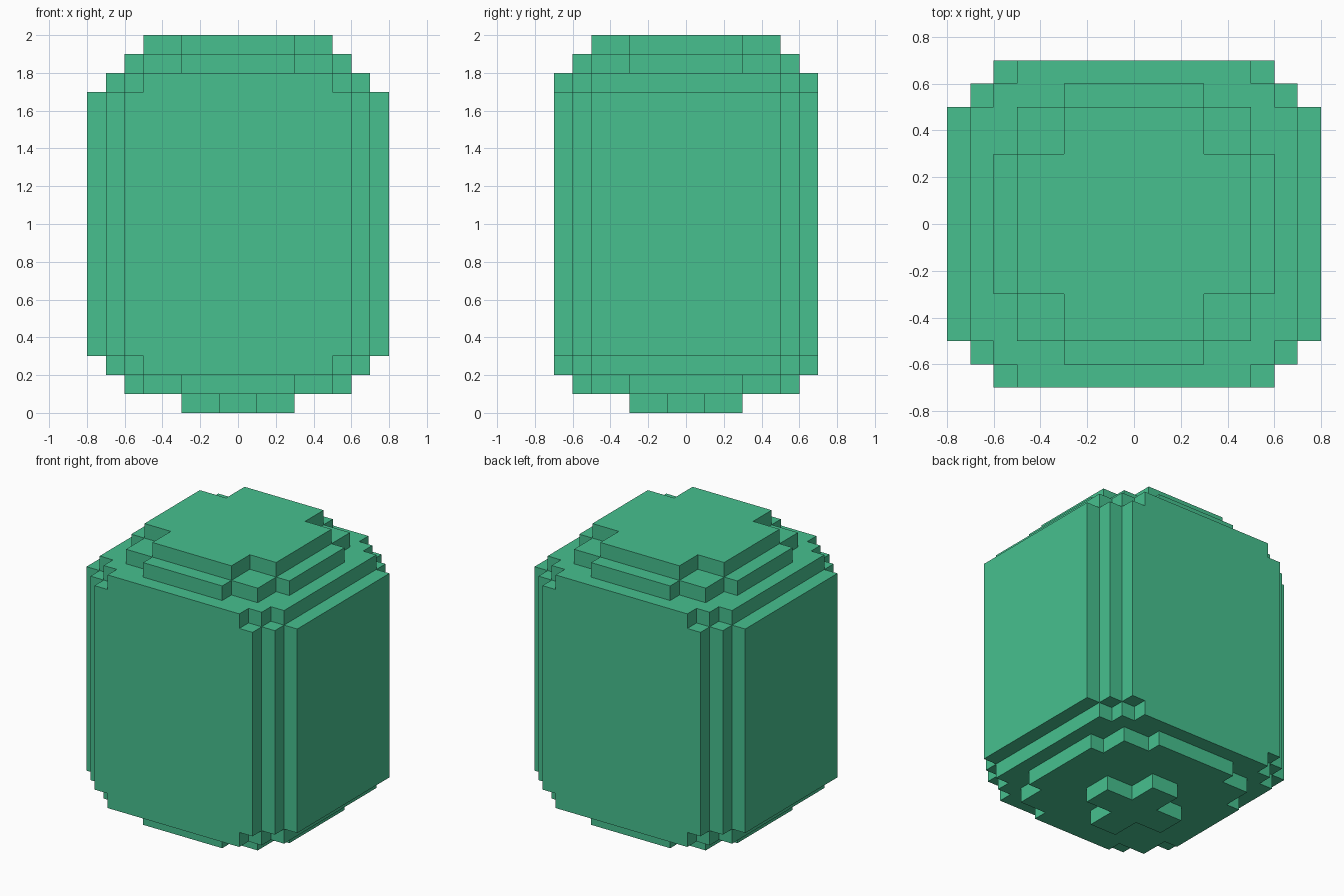
import bpy, bmesh, math
from mathutils import Vector

cube = bpy.data.objects.get("Cube")
if cube:
    bpy.data.objects.remove(cube, do_unlink=True)

U = 0.1  # size of one block step

# Layers, bottom to top: (z start, z end, half extents of the crossed rectangles), in steps
LAYERS = [
    (0, 1, [(3, 1), (1, 3)]),              # small cross foot
    (1, 2, [(6, 3), (5, 5), (3, 6)]),      # lower tier
    (2, 3, [(7, 5), (6, 6), (5, 7)]),      # lower shoulder
    (3, 17, [(8, 5), (7, 6), (6, 7)]),     # tall body
    (17, 18, [(7, 5), (6, 6), (5, 7)]),    # upper shoulder
    (18, 19, [(6, 3), (5, 5), (3, 6)]),    # upper tier
    (19, 20, [(5, 3), (3, 5)]),            # cross-shaped cap
]


def make_material(name, color):
    mat = bpy.data.materials.new(name)
    mat.use_nodes = True
    mat.diffuse_color = color
    mat.node_tree.nodes["Principled BSDF"].inputs["Base Color"].default_value = color
    return mat


def filled_cells():
    """All grid cells covered by the stacked layers."""
    cells = set()
    for z0, z1, rects in LAYERS:
        for hx, hy in rects:
            for x in range(-hx, hx):
                for y in range(-hy, hy):
                    for z in range(z0, z1):
                        cells.add((x, y, z))
    return cells


def build_shell(name, cells, mat):
    """Closed outer skin of the cells, with flat regions merged."""
    bm = bmesh.new()
    verts = {}

    def vert(p):
        if p not in verts:
            verts[p] = bm.verts.new(Vector(p) * U)
        return verts[p]

    for cell in cells:
        for axis in range(3):
            for side in (0, 1):
                neighbour = list(cell)
                neighbour[axis] += 2 * side - 1
                if tuple(neighbour) in cells:
                    continue
                a, b = (axis + 1) % 3, (axis + 2) % 3
                loop = []
                for da, db in ((0, 0), (1, 0), (1, 1), (0, 1)):
                    p = list(cell)
                    p[axis] += side
                    p[a] += da
                    p[b] += db
                    loop.append(vert(tuple(p)))
                bm.faces.new(loop if side else loop[::-1])

    bmesh.ops.dissolve_limit(bm, angle_limit=math.radians(1),
                             verts=bm.verts[:], edges=bm.edges[:])
    mesh = bpy.data.meshes.new(name)
    bm.to_mesh(mesh)
    bm.free()
    mesh.materials.append(mat)
    obj = bpy.data.objects.new(name, mesh)
    bpy.context.collection.objects.link(obj)
    return obj


green = make_material("sea green", (0.063, 0.527, 0.275, 1.0))
build_shell("stepped_block_body", filled_cells(), green)
